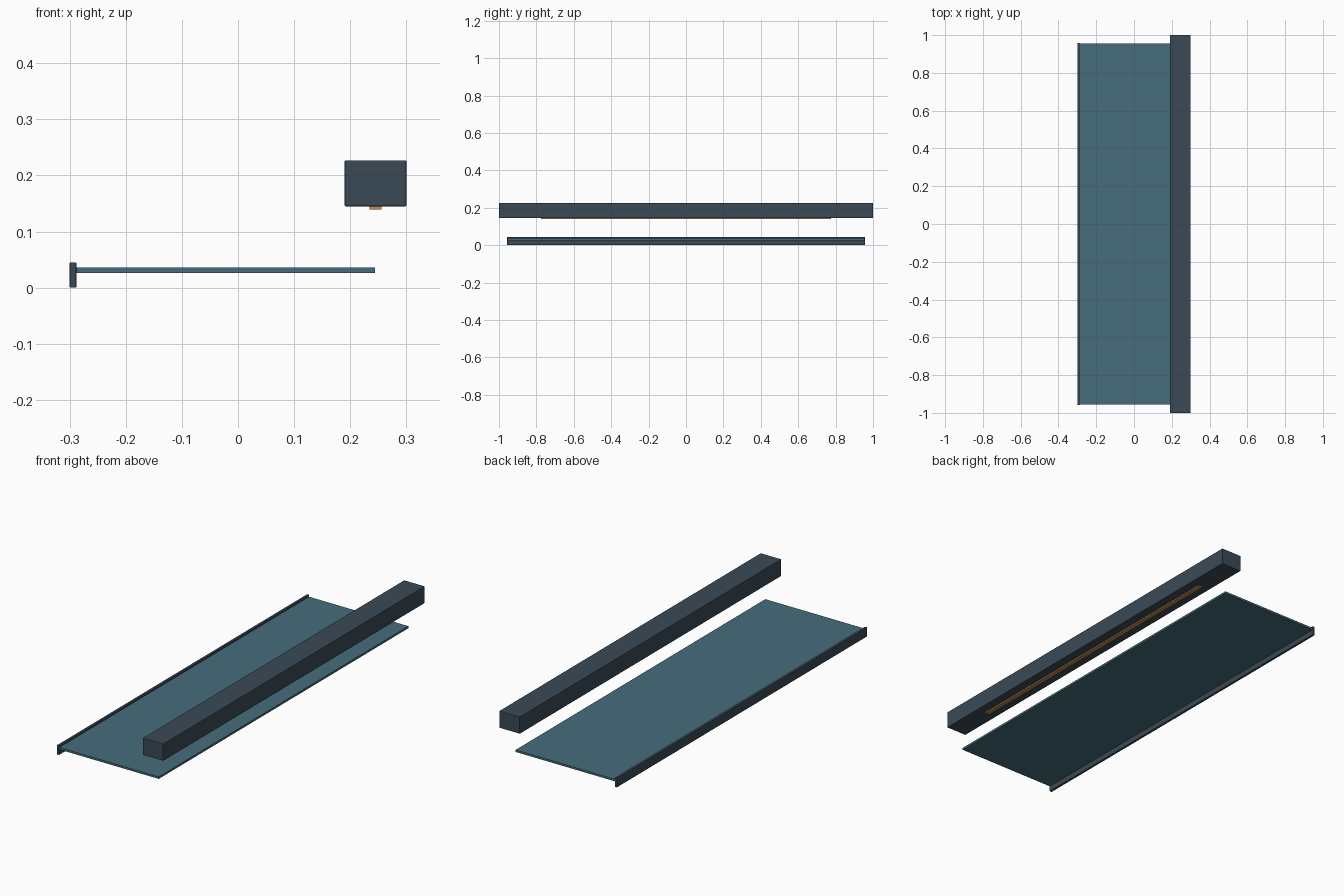
import bpy

if "Cube" in bpy.data.objects:
    bpy.data.objects.remove(bpy.data.objects["Cube"])


def material(name, rgb):
    m = bpy.data.materials.new(name)
    m.diffuse_color = (*rgb, 1)
    m.use_nodes = True
    m.node_tree.nodes["Principled BSDF"].inputs["Base Color"].default_value = m.diffuse_color
    return m


def box(name, x, y, z, mat, bevel=0.0):
    """Box from (min, max) ranges, with an optional small edge bevel."""
    bpy.ops.mesh.primitive_cube_add(
        size=1, location=[(a + b) / 2 for a, b in (x, y, z)])
    ob = bpy.context.object
    ob.name = name
    ob.scale = [b - a for a, b in (x, y, z)]
    bpy.ops.object.transform_apply(location=False, rotation=False, scale=True)
    if bevel:
        mod = ob.modifiers.new("edge_bevel", "BEVEL")
        mod.width = bevel
        mod.segments = 2
    ob.data.materials.append(mat)
    return ob


slate = material("slate_metal", (0.042, 0.068, 0.092))
teal = material("teal_fabric", (0.062, 0.155, 0.198))
amber = material("amber_light", (0.52, 0.26, 0.075))

# Wall cassette
box("cassette", (0.19, 0.30), (-1, 1), (0.145, 0.227), slate, 0.002)
# Light strip under the cassette
box("light_strip", (0.234, 0.256), (-0.775, 0.775), (0.139, 0.147), amber)
# Extended fabric sheet
box("fabric", (-0.293, 0.244), (-0.955, 0.955), (0.026, 0.036), teal)
# Front bar along the fabric's outer edge
box("front_bar", (-0.30, -0.288), (-0.957, 0.957), (0, 0.045), slate, 0.0015)
